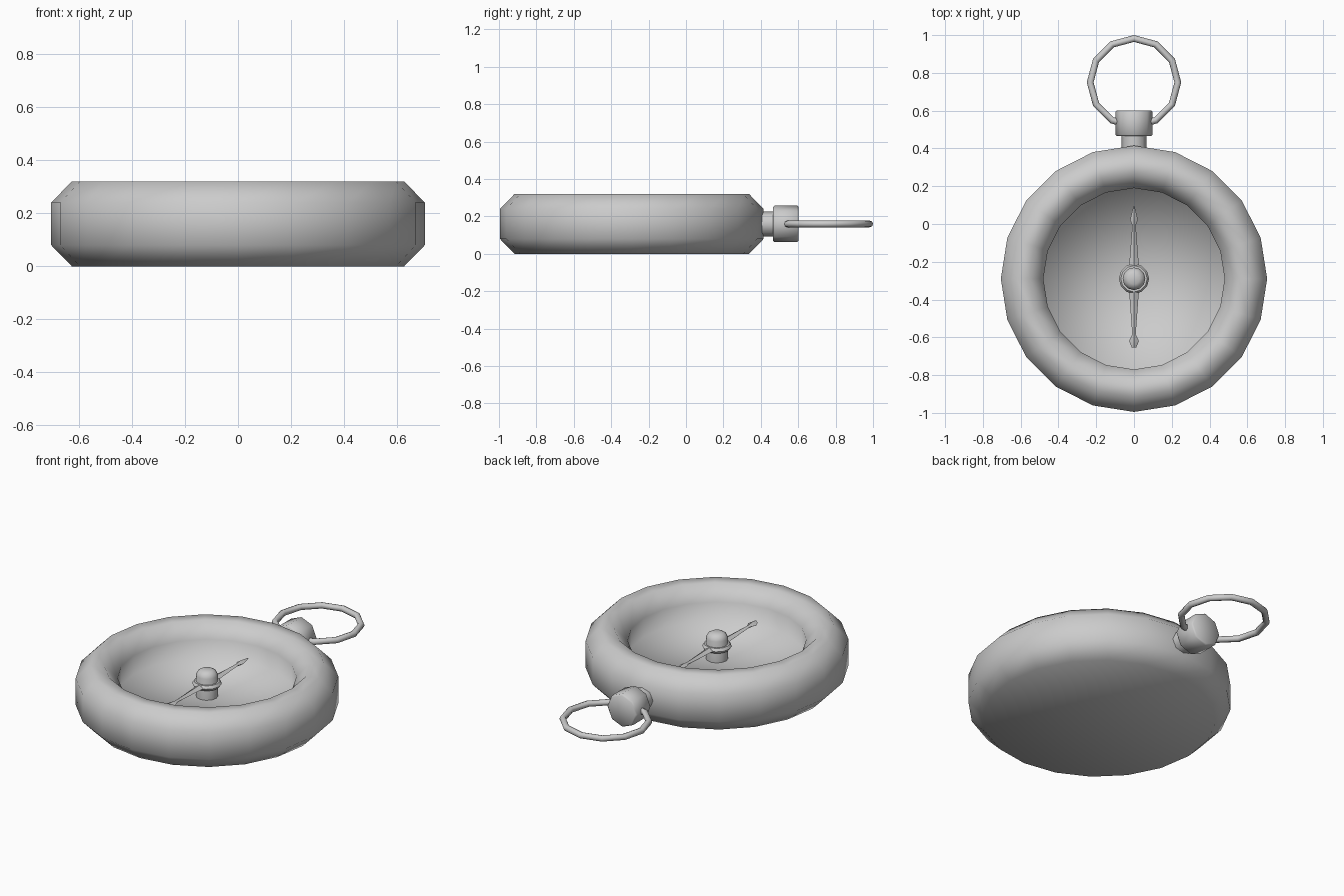
import bpy, bmesh, math
from mathutils import Matrix, Vector

if "Cube" in bpy.data.objects:
    bpy.data.objects.remove(bpy.data.objects["Cube"])

CY = -0.29   # centre of the case in y
MID = 0.16   # mid height of case, crown and ring


def finish(name, bm, angle):
    bmesh.ops.remove_doubles(bm, verts=bm.verts, dist=1e-5)
    bmesh.ops.recalc_face_normals(bm, faces=bm.faces)
    me = bpy.data.meshes.new(name)
    bm.to_mesh(me)
    bm.free()
    ob = bpy.data.objects.new(name, me)
    bpy.context.collection.objects.link(ob)
    bpy.ops.object.select_all(action='DESELECT')
    ob.select_set(True)
    bpy.context.view_layer.objects.active = ob
    bpy.ops.object.shade_smooth_by_angle(angle=math.radians(angle))
    return ob


def lathe(name, profile, sides, matrix, angle=50, closed=False):
    """Spin (radius, height) points around z, then place with matrix."""
    bm = bmesh.new()
    vs = [bm.verts.new((r, 0, z)) for r, z in profile]
    es = [bm.edges.new(p) for p in zip(vs, vs[1:])]
    if closed:
        es.append(bm.edges.new((vs[-1], vs[0])))
    bmesh.ops.spin(bm, geom=vs + es, cent=(0, 0, 0), axis=(0, 0, 1),
                   angle=math.tau, steps=sides, use_merge=True)
    bmesh.ops.transform(bm, matrix=matrix, verts=bm.verts)
    return finish(name, bm, angle)


at_dial = Matrix.Translation((0, CY, 0))

# Chamfered case with recessed dial floor
lathe("case", [(0, 0), (0.627, 0), (0.705, 0.08), (0.705, 0.24), (0.627, 0.32),
               (0.555, 0.32), (0.48, 0.24), (0.48, 0.13), (0, 0.13)],
      20, at_dial, 100)

# Pivot pin with rounded head
lathe("pivot_pin", [(0, 0.12), (0.06, 0.12), (0.06, 0.255), (0.05, 0.275),
                    (0.03, 0.287), (0, 0.287)], 12, at_dial)

# Needle hub collar
lathe("needle_hub", [(0.05, 0.19), (0.07, 0.19), (0.08, 0.205), (0.07, 0.22), (0.05, 0.22)],
      12, at_dial, closed=True)


# Needle arms: (y offset, half width) stations with diamond cross-section
def needle_arm(name, stations):
    bm = bmesh.new()
    rings = []
    for y, w in stations:
        h = min(w, 0.014)
        rings.append([bm.verts.new((x, CY + y, 0.205 + z))
                      for x, z in ((w, 0), (0, h), (-w, 0), (0, -h))])
    for a, b in zip(rings, rings[1:]):
        for i in range(4):
            j = (i + 1) % 4
            bm.faces.new((a[i], a[j], b[j], b[i]))
    bm.faces.new(rings[0])
    bm.faces.new(rings[-1])
    finish(name, bm, 30)


needle_arm("needle_north", [(0.05, 0.03), (0.09, 0.024), (0.285, 0.009),
                            (0.31, 0.021), (0.385, 0.003)])
needle_arm("needle_south", [(-0.05, 0.03), (-0.09, 0.024), (-0.295, 0.009),
                            (-0.33, 0.026), (-0.365, 0.011)])

# Neck and crown, lathed along +y
along_y = Matrix.Translation((0, 0, MID)) @ Matrix.Rotation(-math.pi / 2, 4, 'X')
lathe("crown_neck", [(0, 0.36), (0.067, 0.36), (0.067, 0.48), (0, 0.48)], 8, along_y)
lathe("crown", [(0, 0.465), (0.09, 0.465), (0.098, 0.473), (0.098, 0.594),
                (0.09, 0.602), (0, 0.602)], 8, along_y)

# Hanging ring
R, r = 0.232, 0.018
lathe("hanging_ring", [(R + r * math.cos(math.tau * i / 8), r * math.sin(math.tau * i / 8))
                       for i in range(8)],
      12, Matrix.Translation((0, 0.75, MID)), 60, closed=True)
